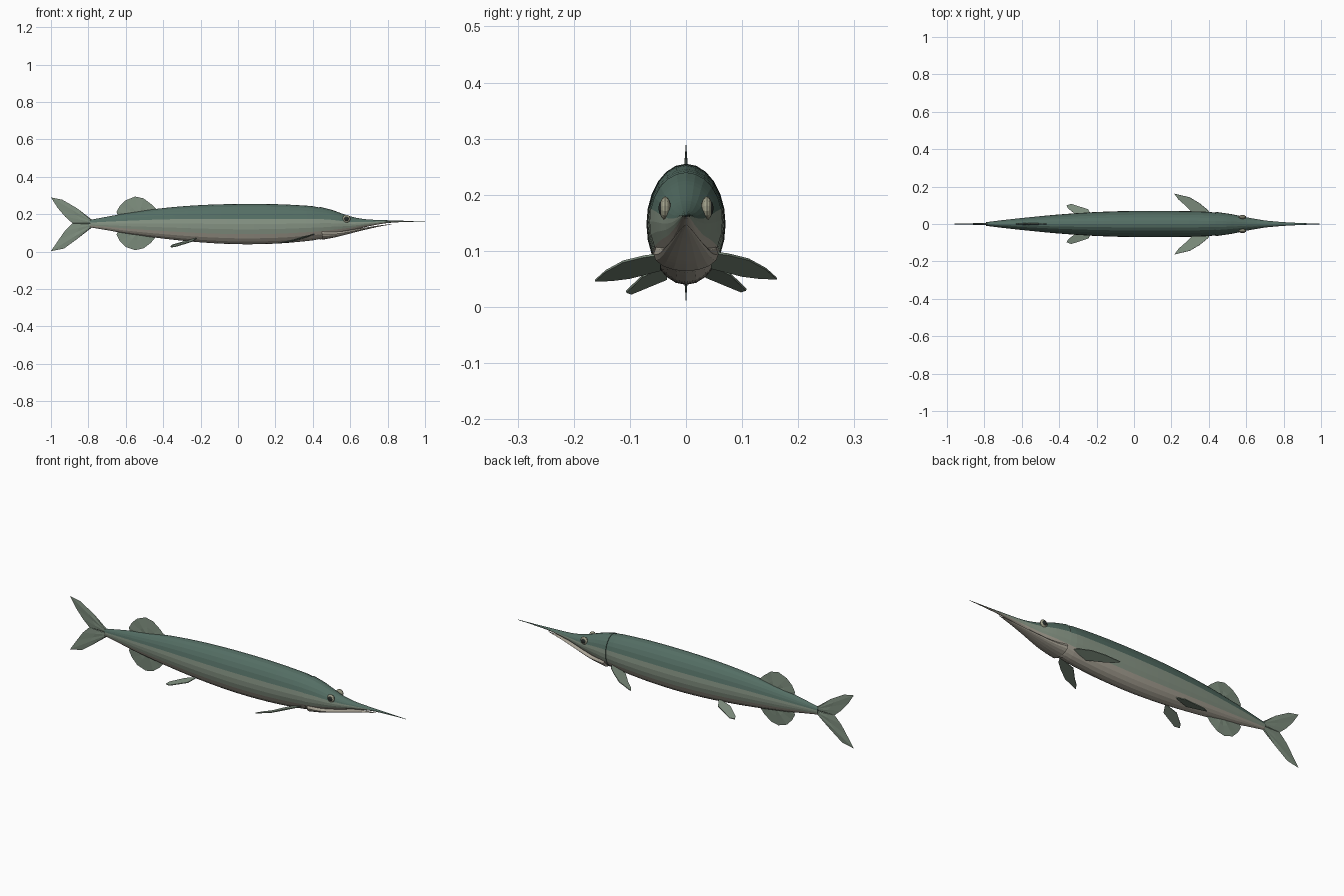
import bpy, bmesh, math
from mathutils import Vector

if "Cube" in bpy.data.objects:
    bpy.data.objects.remove(bpy.data.objects["Cube"])


def material(name, rgb):
    m = bpy.data.materials.new(name)
    lin = [((c / 255 + 0.055) / 1.055) ** 2.4 for c in rgb]
    m.diffuse_color = (*lin, 1)
    m.use_nodes = True
    m.node_tree.nodes["Principled BSDF"].inputs["Base Color"].default_value = m.diffuse_color
    return m


BACK = material("back green", (84, 110, 100))
FLANK = material("flank grey green", (136, 150, 134))
BELLY = material("belly beige", (172, 166, 152))
FIN = material("fin green", (126, 142, 126))
PUPIL = material("pupil dark", (40, 45, 43))
IRIS = material("iris", (160, 160, 138))


def finish(bm, name, mats):
    bmesh.ops.recalc_face_normals(bm, faces=bm.faces)
    me = bpy.data.meshes.new(name)
    bm.to_mesh(me)
    bm.free()
    for m in mats:
        me.materials.append(m)
    ob = bpy.data.objects.new(name, me)
    bpy.context.collection.objects.link(ob)
    return ob


def sample(profile, x):
    """Smooth interpolation through rows of (x, top, bottom, half width)."""
    n = len(profile)
    i = max(k for k in range(n - 1) if profile[k][0] <= x + 1e-9)
    p0, p1, p2, p3 = (profile[min(max(k, 0), n - 1)] for k in (i - 1, i, i + 1, i + 2))
    h = p2[0] - p1[0]
    t = (x - p1[0]) / h
    out = []
    for c in (1, 2, 3):
        m1 = (p2[c] - p0[c]) / (p2[0] - p0[0]) * h
        m2 = (p3[c] - p1[c]) / (p3[0] - p1[0]) * h
        out.append((2 * t**3 - 3 * t**2 + 1) * p1[c] + (t**3 - 2 * t**2 + t) * m1
                   + (3 * t**2 - 2 * t**3) * p2[c] + (t**3 - t**2) * m2)
    return out


def loft(name, profile, steps, mats, colour, sides=24):
    """Elliptical rings along x; colour(sine of face angle) gives the material slot."""
    bm = bmesh.new()
    x0, x1 = profile[0][0], profile[-1][0]
    rings = []
    for s in range(steps + 1):
        x = x0 + (x1 - x0) * s / steps
        top, bot, w = sample(profile, x)
        rings.append([bm.verts.new((x, w * math.cos(a), (top + bot) / 2 + (top - bot) / 2 * math.sin(a)))
                      for a in (2 * math.pi * k / sides for k in range(sides))])
    for a, b in zip(rings, rings[1:]):
        for k in range(sides):
            j = (k + 1) % sides
            f = bm.faces.new((a[k], a[j], b[j], b[k]))
            f.material_index = colour(math.sin(2 * math.pi * (k + 0.5) / sides))
    bm.faces.new(rings[0])
    bm.faces.new(rings[-1])
    return finish(bm, name, mats)


def shade_zone(s):
    return 0 if s > 0.26 else 1 if s > -0.5 else 2


# Body
body = [(-0.79, .170, .130, .010), (-0.70, .187, .115, .021), (-0.6, .205, .097, .032),
        (-0.4, .233, .070, .051), (-0.2, .249, .050, .064), (0, .255, .040, .070),
        (0.2, .254, .043, .070), (0.35, .247, .055, .067), (0.42, .240, .064, .063),
        (0.47, .225, .078, .055)]
loft("body", body, 36, (BACK, FLANK, BELLY), shade_zone)

# Head with long upper beak
head = [(0.435, .240, .064, .065), (0.5, .224, .080, .056), (0.55, .206, .094, .047),
        (0.6, .189, .108, .036), (0.65, .178, .123, .027), (0.7, .172, .136, .019),
        (0.8, .168, .153, .010), (0.9, .165, .159, .005), (1.0, .163, .161, .001)]
loft("head_and_upper_beak", head, 28, (BACK, FLANK, BELLY), shade_zone)

# Lower jaw
jaw = [(0.45, .125, .064, .058), (0.5, .115, .073, .051), (0.55, .112, .084, .044),
       (0.6, .117, .097, .036), (0.65, .124, .110, .027), (0.7, .132, .122, .019),
       (0.76, .141, .135, .010), (0.82, .148, .146, .001)]
loft("lower_jaw", jaw, 16, (BELLY,), lambda s: 0, 16)


def fan_fin(name, hub, rim, half):
    """Thin fin, thick at the hub, with ray facets out to the rim (x, z)."""
    bm = bmesh.new()
    edge = [bm.verts.new((x, 0, z)) for x, z in rim]
    for side in (-half, half):
        c = bm.verts.new((hub[0], side, hub[1]))
        # alternate rim points get a slight ridge halfway along the ray
        mid = [bm.verts.new(((x + hub[0]) / 2, side * (0.75 if i % 2 else 0.4), (z + hub[1]) / 2))
               for i, (x, z) in enumerate(rim)]
        for i in range(len(rim) - 1):
            bm.faces.new((c, mid[i], mid[i + 1]))
            bm.faces.new((mid[i], edge[i], edge[i + 1], mid[i + 1]))
    return finish(bm, name, (FIN,))


# Dorsal and anal fins
fan_fin("dorsal_fin", (-0.53, .195),
        [(-.64, .19), (-.65, .212), (-.632, .245), (-.60, .275), (-.55, .295),
         (-.505, .285), (-.465, .255), (-.435, .225), (-.43, .215)], .006)
fan_fin("anal_fin", (-0.53, .11),
        [(-.64, .11), (-.65, .092), (-.632, .058), (-.60, .025), (-.55, .008),
         (-.505, .018), (-.465, .048), (-.44, .078), (-.435, .09)], .006)

# Forked tail
fan_fin("tail_upper_lobe", (-0.77, .155),
        [(-.78, .17), (-.86, .232), (-.94, .278), (-1.0, .29), (-.965, .235),
         (-.925, .188), (-.885, .152), (-.78, .15)], .005)
fan_fin("tail_lower_lobe", (-0.77, .145),
        [(-.78, .13), (-.86, .068), (-.93, .017), (-1.0, .003), (-.96, .062),
         (-.925, .112), (-.885, .152), (-.78, .15)], .005)


def paired_fin(name, outline, thick=0.004):
    """Thin plate from a 3D outline, built on both sides."""
    for label, sgn in (("left", 1), ("right", -1)):
        bm = bmesh.new()
        pts = [Vector((x, y * sgn, z)) for x, y, z in outline]
        f = bm.faces.new([bm.verts.new(p) for p in pts])
        f.normal_update()
        n = f.normal.copy()
        ext = bmesh.ops.extrude_face_region(bm, geom=[f])["geom"]
        bmesh.ops.translate(bm, vec=n * thick,
                            verts=[g for g in ext if isinstance(g, bmesh.types.BMVert)])
        if f.is_valid and len(bm.faces) < len(pts) + 2:
            bm.faces.new([v for v in f.verts])
        finish(bm, f"{label}_{name}", (FIN,))


paired_fin("pectoral_fin", [(.41, .045, .096), (.395, .075, .092), (.35, .112, .083),
                            (.297, .143, .066), (.217, .162, .049), (.238, .132, .050),
                            (.275, .10, .054), (.33, .045, .068)])
paired_fin("pelvic_fin", [(-.22, .035, .076), (-.245, .078, .057), (-.335, .107, .029),
                          (-.36, .098, .026), (-.352, .082, .034), (-.29, .035, .052)])

# Eyes: flattened iris with a smaller pupil disc bulging outward
for label, sgn in (("left", 1), ("right", -1)):
    for part, r, depth, y, mat in (("iris", .021, .010, .037, IRIS),
                                   ("pupil", .014, .007, .042, PUPIL)):
        bm = bmesh.new()
        bmesh.ops.create_uvsphere(bm, u_segments=14, v_segments=8, radius=1)
        for v in bm.verts:
            v.co = Vector((v.co.x * r + .58, sgn * (y + v.co.z * depth), v.co.y * r + .176))
        finish(bm, f"{label}_eye_{part}", (mat,))
